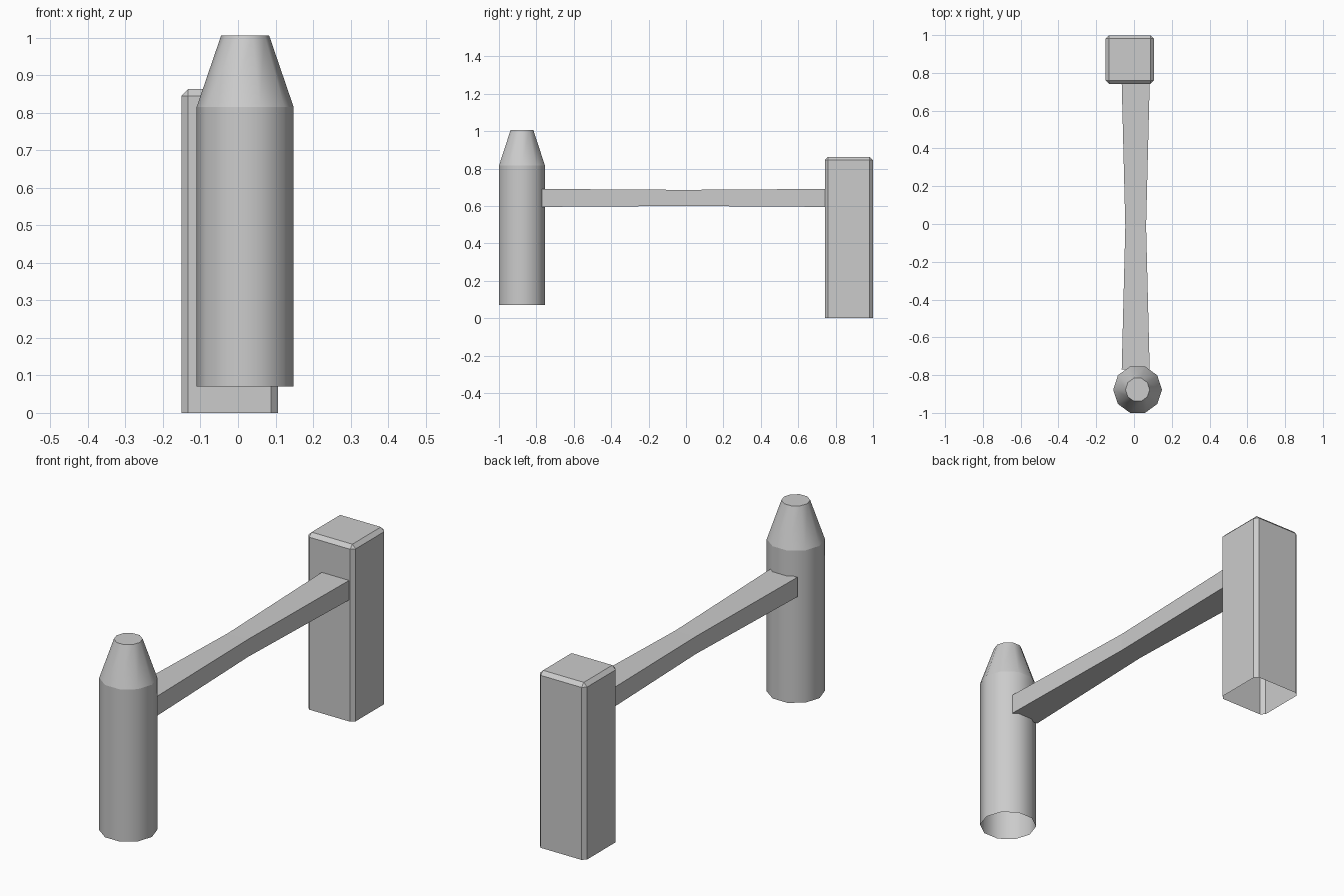
import bpy, bmesh
from math import cos, sin, tau

if "Cube" in bpy.data.objects:
    bpy.data.objects.remove(bpy.data.objects["Cube"])


def finish(name, bm):
    bmesh.ops.recalc_face_normals(bm, faces=bm.faces)
    mesh = bpy.data.meshes.new(name)
    bm.to_mesh(mesh)
    bm.free()
    obj = bpy.data.objects.new(name, mesh)
    bpy.context.collection.objects.link(obj)
    return obj


def skin(bm, rings):
    """Join consecutive closed rings of vertices with quads."""
    loops = [[bm.verts.new(p) for p in ring] for ring in rings]
    for a, b in zip(loops, loops[1:]):
        n = len(a)
        for i in range(n):
            j = (i + 1) % n
            bm.faces.new((a[i], a[j], b[j], b[i]))
    return loops


# Square post: chamfered sides and top, open underneath
x0, x1, y0, y1, height = -0.151, 0.106, 0.742, 0.999, 0.863
bm = bmesh.new()
corners = [(x0, y0), (x1, y0), (x1, y1), (x0, y1)]
loops = skin(bm, [[(x, y, z) for x, y in corners] for z in (0, height)])
bm.faces.new(loops[1])
bmesh.ops.recalc_face_normals(bm, faces=bm.faces)
edges = [e for e in bm.edges if not e.is_boundary]
bmesh.ops.bevel(bm, geom=edges, offset=0.018, offset_type='OFFSET',
                segments=1, profile=0.5, affect='EDGES')
finish("square_post", bm)

# Round post: ten sides, tapered capped top, open underneath
SIDES, cx, cy = 10, 0.019, -0.877
profile = [(0.129, 0.07), (0.129, 0.816), (0.064, 1.006)]
bm = bmesh.new()
loops = skin(bm, [[(cx + r * cos(tau * i / SIDES), cy + r * sin(tau * i / SIDES), z)
                   for i in range(SIDES)] for r, z in profile])
bm.faces.new(loops[-1])
for f in bm.faces:
    f.smooth = True
for e in bm.edges:  # keep the shoulder and rim crisp
    if abs(e.verts[0].co.z - e.verts[1].co.z) < 1e-5:
        e.smooth = False
finish("round_post", bm)

# Cross rail: slightly waisted in the middle
bx, bz = 0.009, 0.643
bm = bmesh.new()
skin(bm, [[(bx + sx * w, y, bz + sz * h)
           for sx, sz in ((-1, -1), (1, -1), (1, 1), (-1, 1))]
          for y, w, h in ((-0.77, 0.074, 0.048), (-0.012, 0.055, 0.043),
                          (0.745, 0.074, 0.048))])
finish("cross_rail", bm)
